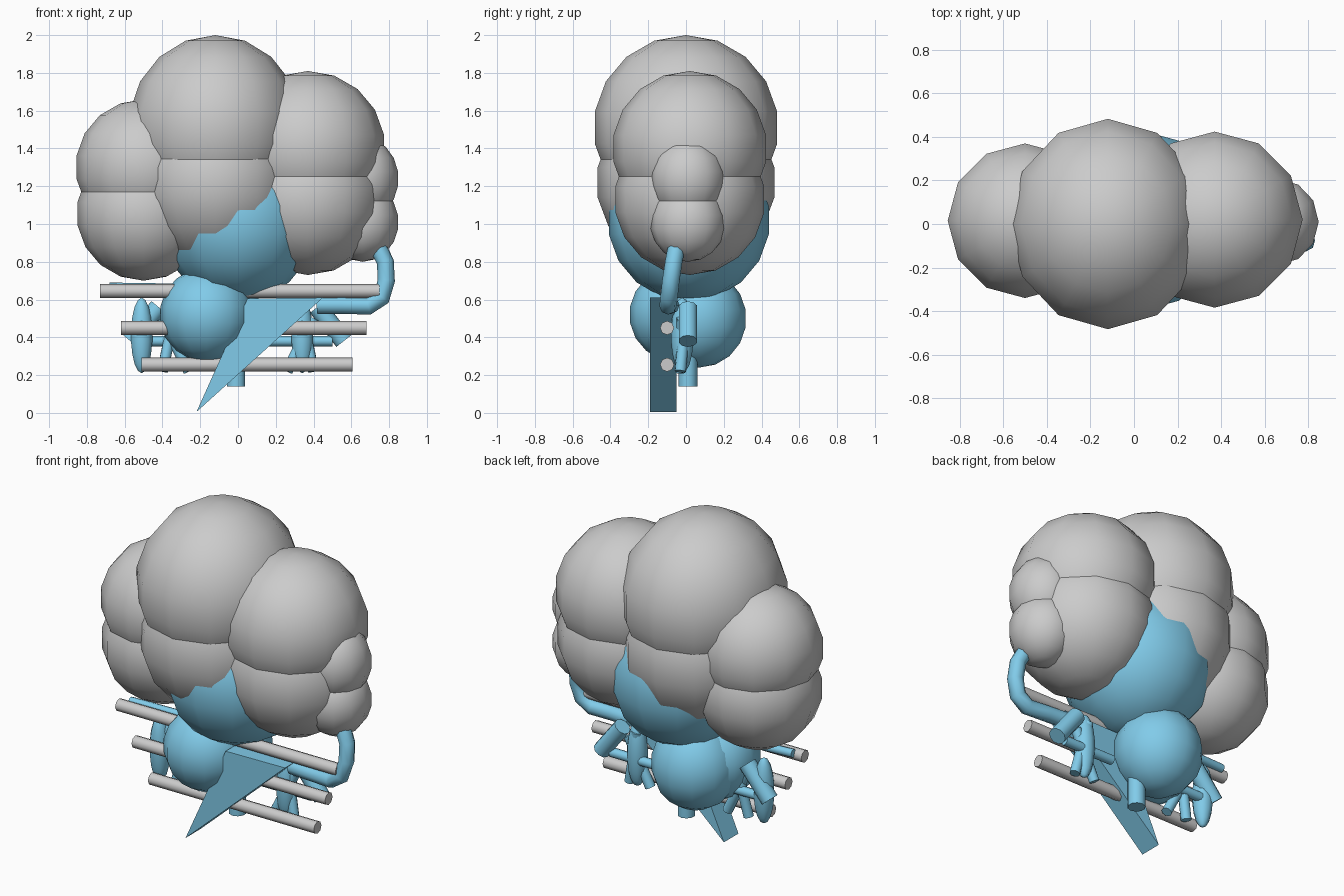
import bpy
from mathutils import Vector

if "Cube" in bpy.data.objects:
    bpy.data.objects.remove(bpy.data.objects["Cube"])

blue = bpy.data.materials.new("sky_blue")
blue.diffuse_color = (0.22, 0.6, 0.82, 1)
blue.use_nodes = True
blue.node_tree.nodes["Principled BSDF"].inputs["Base Color"].default_value = blue.diffuse_color


def finish(name, mat=None, angle=1.0):
    ob = bpy.context.object
    ob.name = name
    if mat:
        ob.data.materials.append(mat)
    bpy.ops.object.shade_smooth_by_angle(angle=angle)
    return ob


def ball(name, loc, radii, mat=None, rot=(0, 0, 0), seg=12, rings=9):
    bpy.ops.mesh.primitive_uv_sphere_add(segments=seg, ring_count=rings, radius=1,
                                         location=loc, rotation=rot)
    bpy.context.object.scale = radii
    return finish(name, mat)


def rod(name, a, b, r, mat=None, sides=10):
    a, b = Vector(a), Vector(b)
    d = b - a
    bpy.ops.mesh.primitive_cylinder_add(vertices=sides, radius=r, depth=d.length,
                                        location=(a + b) / 2)
    bpy.context.object.rotation_euler = d.to_track_quat('Z', 'Y').to_euler()
    return finish(name, mat)


# grey cloud puffs: an upper and a lower ball each
puffs = {
    "main": [(-0.12, 0, 1.51, 0.46, 0.49, 0.49), (-0.12, 0, 1.22, 0.45, 0.475, 0.46)],
    "right": [(0.37, 0.02, 1.40, 0.41, 0.41, 0.41), (0.37, 0.02, 1.13, 0.40, 0.40, 0.40)],
    "left": [(-0.5, 0.015, 1.30, 0.36, 0.36, 0.36), (-0.5, 0.015, 1.055, 0.355, 0.355, 0.355)],
    "small": [(0.66, 0.01, 1.24, 0.19, 0.20, 0.22), (0.66, 0.01, 1.01, 0.19, 0.20, 0.21)],
}
for key, pair in puffs.items():
    for tag, p in zip(("upper", "lower"), pair):
        ball(f"{key}_puff_{tag}", p[:3], p[3:])

# blue lower body
ball("body_upper", (0, 0.015, 1.02), (0.42, 0.43, 0.43), blue)
ball("body_lower_front", (-0.165, -0.05, 0.52), (0.25, 0.25, 0.25), blue)
ball("body_lower_back", (-0.115, 0.07, 0.5), (0.25, 0.25, 0.26), blue)

# grey horizontal bars
for i, (x0, x1, z) in enumerate([(-0.73, 0.75, 0.645), (-0.62, 0.68, 0.45), (-0.51, 0.605, 0.255)]):
    rod(f"bar_{i + 1}", (x0, -0.1, z), (x1, -0.1, z), 0.037, sides=8)

# pointed blue wedge
profile = [(-0.22, 0.005), (0.45, 0.61), (0.05, 0.605)]
verts = [(x, y, z) for y in (-0.19, -0.05) for x, z in profile]
mesh = bpy.data.meshes.new("wedge")
mesh.from_pydata(verts, [], [(0, 1, 2), (5, 4, 3), (0, 3, 4, 1), (1, 4, 5, 2), (2, 5, 3, 0)])
mesh.materials.append(blue)
wedge = bpy.data.objects.new("wedge", mesh)
bpy.context.collection.objects.link(wedge)

# bent pipe up to the small puff
curve = bpy.data.curves.new("bent_pipe", 'CURVE')
curve.dimensions = '3D'
curve.bevel_depth = 0.046
curve.bevel_resolution = 2
curve.use_fill_caps = True
path = [(0.42, -0.08, 0.57), (0.55, -0.09, 0.57), (0.69, -0.095, 0.565), (0.76, -0.09, 0.61),
        (0.785, -0.08, 0.7), (0.78, -0.065, 0.8), (0.74, -0.05, 0.88)]
spline = curve.splines.new('POLY')
spline.points.add(len(path) - 1)
for pt, co in zip(spline.points, path):
    pt.co = (*co, 1)
curve.materials.append(blue)
bpy.context.collection.objects.link(bpy.data.objects.new("bent_pipe", curve))

# centre post
rod("post", (-0.01, 0.01, 0.14), (-0.01, 0.01, 0.7), 0.05, blue)

# pipe cluster on each side
for side, s, cx in (("left", -1, -0.51), ("right", 1, 0.34)):
    ball(f"{side}_pod", (cx, -0.02, 0.41), (0.06, 0.06, 0.2), blue, seg=10)
    ex = 0.58 if s > 0 else -0.59
    rod(f"{side}_stub", (ex - s * 0.02, 0.01, 0.38), (s * 0.42, 0.01, 0.56), 0.05, blue)
    rod(f"{side}_cross_pipe", (s * 0.16, 0, 0.38), (s * 0.5, 0, 0.38), 0.028, blue)
    rod(f"{side}_strut_inner", (s * 0.26, -0.03, 0.22), (s * 0.4, -0.02, 0.5), 0.03, blue)
    rod(f"{side}_strut_outer", (s * 0.4, -0.03, 0.22), (s * 0.33, 0, 0.55), 0.03, blue)
rod("left_top_pipe", (-0.68, -0.06, 0.665), (-0.35, -0.04, 0.66), 0.025, blue)
